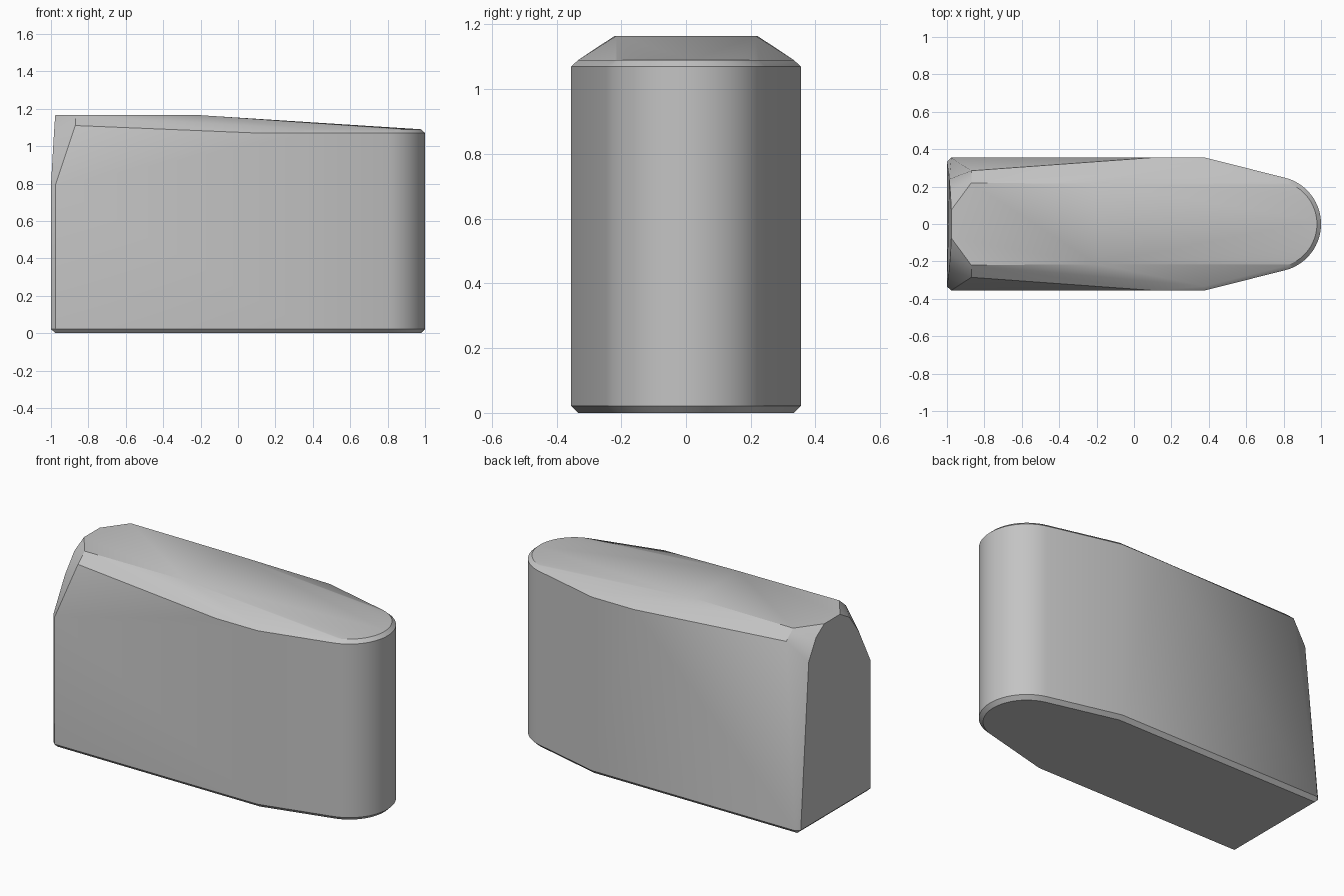
import bpy
import bmesh
import math

if "Cube" in bpy.data.objects:
    bpy.data.objects.remove(bpy.data.objects["Cube"])

HALF = 0.355       # half width of the straight sides
NOSE_X = 0.745     # centre of the rounded nose
NOSE_R = 0.255
CHAMFER = 0.022
RIM = 1.07         # height of the nose rim


def nose(inset, z):
    """Shoulders and rounded nose of the plan outline at height z."""
    pts = [(0.38, s * (HALF - inset), z) for s in (-1, 1)]
    steps = 32
    for i in range(steps + 1):
        a = math.radians(-75 + 150 * i / steps)
        r = NOSE_R - inset
        pts.append((NOSE_X + r * math.cos(a), r * math.sin(a), z))
    return pts


def mirrored(x, y, z):
    return [(x, y, z), (x, -y, z)]


# Chamfered foot
points = nose(CHAMFER, 0) + mirrored(-0.977, HALF - CHAMFER, 0)
points += nose(0, CHAMFER)
points += mirrored(-0.977, HALF, CHAMFER) + mirrored(-1, HALF - CHAMFER, CHAMFER)

# Chamfered nose rim and the start of the side slopes
points += nose(0, RIM) + nose(CHAMFER, RIM + 0.02)
points += mirrored(0.1, HALF, RIM)

# Raised roof with bevelled shoulders
points += mirrored(-0.2, 0.215, 1.165)
points += mirrored(-0.87, 0.22, 1.165) + mirrored(-0.87, 0.285, 1.11)

# Arched end face, leaning in slightly at the top
points += mirrored(-0.977, 0.075, 1.165)
points += mirrored(-0.981, 0.16, 1.115) + mirrored(-0.988, 0.24, 1.0)

# Full-width rear corner on one side only
points += [(-0.977, -HALF, 0.79), (-1, 0.02 - HALF, 0.79)]

bm = bmesh.new()
for p in points:
    bm.verts.new(p)
hull = bmesh.ops.convex_hull(bm, input=bm.verts)
inside = [v for v in hull["geom_interior"] if isinstance(v, bmesh.types.BMVert)]
bmesh.ops.delete(bm, geom=inside, context='VERTS')
loose = [v for v in bm.verts if not v.link_faces]
bmesh.ops.delete(bm, geom=loose, context='VERTS')
bmesh.ops.dissolve_limit(bm, angle_limit=math.radians(0.3),
                         verts=bm.verts, edges=bm.edges)
bmesh.ops.recalc_face_normals(bm, faces=bm.faces)

mesh = bpy.data.meshes.new("block_body")
bm.to_mesh(mesh)
bm.free()
body = bpy.data.objects.new("block_body", mesh)
bpy.context.collection.objects.link(body)

# Plain grey finish
grey = bpy.data.materials.new("light_grey")
grey.use_nodes = True
colour = (0.55, 0.55, 0.55, 1)
grey.diffuse_color = colour
grey.node_tree.nodes["Principled BSDF"].inputs["Base Color"].default_value = colour
mesh.materials.append(grey)

bpy.ops.object.select_all(action='DESELECT')
body.select_set(True)
bpy.context.view_layer.objects.active = body
bpy.ops.object.shade_smooth_by_angle(angle=math.radians(30))
